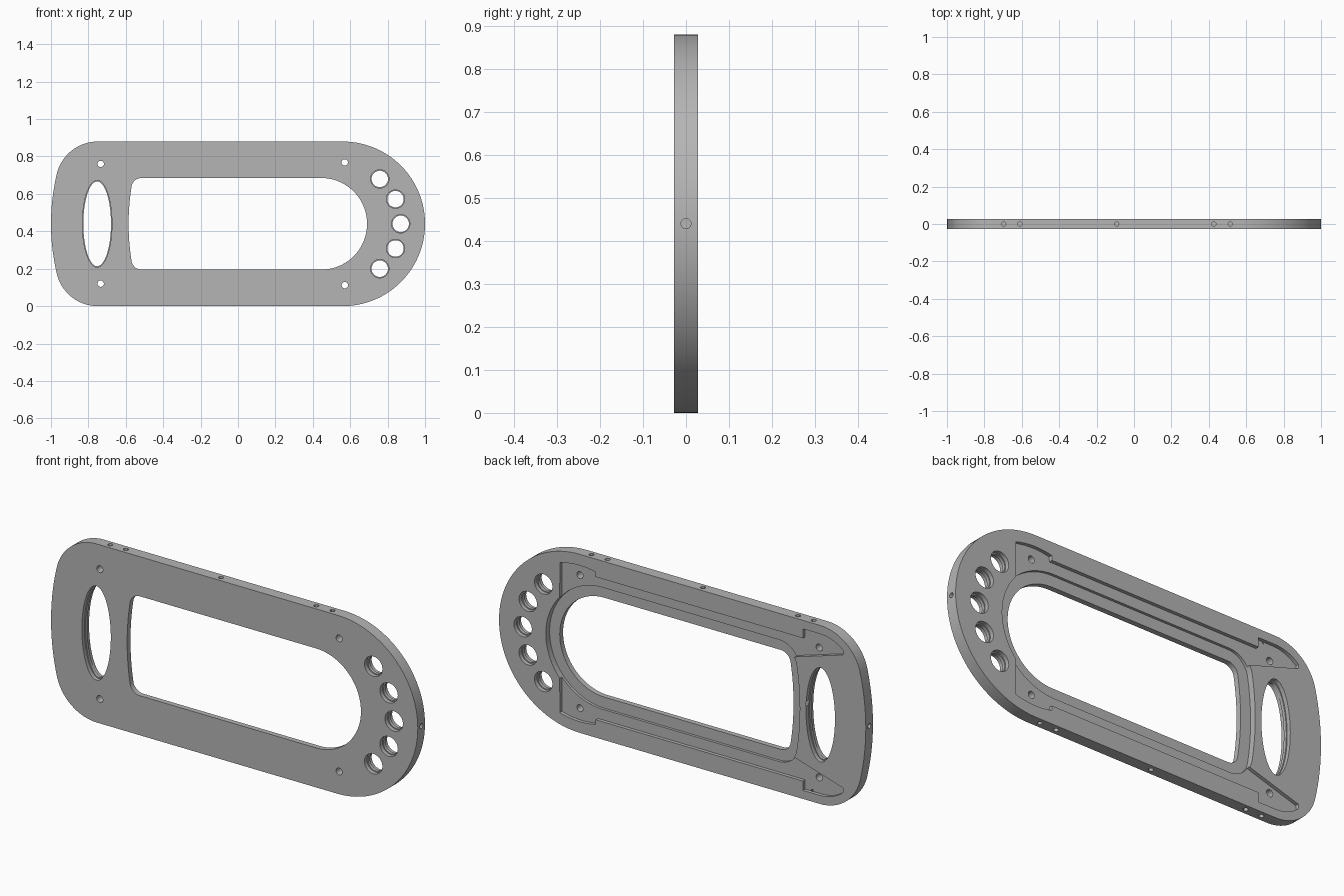
import bpy, bmesh
from math import sin, cos, pi, radians

cube = bpy.data.objects.get("Cube")
if cube:
    bpy.data.objects.remove(cube, do_unlink=True)

MID = 0.44      # height of the mirror line
HALF = 0.028    # half the plate thickness

grey = bpy.data.materials.new("plain grey")
grey.use_nodes = True
grey.diffuse_color = (0.46, 0.46, 0.46, 1)
grey.node_tree.nodes["Principled BSDF"].inputs["Base Color"].default_value = grey.diffuse_color


def arc(cx, cz, rx, rz, start, end, n):
    step = radians(end - start) / n
    return [(cx + rx * cos(radians(start) + i * step),
             cz + rz * sin(radians(start) + i * step)) for i in range(n + 1)]


def ellipse(cx, cz, rx, rz, n):
    return arc(cx, cz, rx, rz, 0, 360, n)[:-1]


def flip(points):
    return [(x, 2 * MID - z) for x, z in reversed(points)]


def rounded_frame(cx, r, corner_x, corner_r, bulge_x):
    """Round right end, soft left corners and a bowed left side."""
    upper = arc(cx, MID, r, r, 0, 90, 32)
    upper += arc(corner_x, MID + r - corner_r, corner_r, corner_r, 90, 168, 16)
    end_x, end_z = upper[-1]
    for i in range(1, 9):
        t = 1 - i / 8
        upper.append((bulge_x + (end_x - bulge_x) * t * t, MID + (end_z - MID) * t))
    return upper + flip(upper)[1:-1]


def prism(name, points, y0, y1):
    """Extrude an (x, z) outline between two depths."""
    bm = bmesh.new()
    face = bm.faces.new([bm.verts.new((x, y0, z)) for x, z in points])
    ext = bmesh.ops.extrude_face_region(bm, geom=[face])
    moved = [g for g in ext["geom"] if isinstance(g, bmesh.types.BMVert)]
    bmesh.ops.translate(bm, verts=moved, vec=(0, y1 - y0, 0))
    bmesh.ops.recalc_face_normals(bm, faces=bm.faces)
    mesh = bpy.data.meshes.new(name)
    bm.to_mesh(mesh)
    bm.free()
    obj = bpy.data.objects.new(name, mesh)
    bpy.context.collection.objects.link(obj)
    mesh.materials.append(grey)
    return obj


def cut(cutter):
    mod = plate.modifiers.new("cut", "BOOLEAN")
    mod.operation = "DIFFERENCE"
    mod.solver = "EXACT"
    mod.object = cutter
    bpy.context.view_layer.objects.active = plate
    bpy.ops.object.modifier_apply(modifier=mod.name)
    bpy.data.objects.remove(cutter, do_unlink=True)


def drill(x, z, axis, radius=0.012, depth=0.05):
    """Blind hole in the rim, centred on the surface."""
    tilt = (0, pi / 2, 0) if axis == "x" else (0, 0, 0)
    bpy.ops.mesh.primitive_cylinder_add(vertices=12, radius=radius, depth=2 * depth,
                                        location=(x, 0, z), rotation=tilt)
    cut(bpy.context.object)


def lipped_hole(x, z, rx, rz, n):
    """Through hole with a narrow lip half way through."""
    lip = 0.005
    cut(prism("hole", ellipse(x, z, rx - lip, rz - lip, n), -0.1, 0.1))
    for y0, y1 in ((-0.1, -0.008), (0.008, 0.1)):
        cut(prism("bore", ellipse(x, z, rx, rz, n), y0, y1))


# Plate body
plate = prism("frame_plate", rounded_frame(0.56, 0.44, -0.75, 0.225, -1), -HALF, HALF)

# Shallow pockets on the back, above and below the window
pocket = [(0.669, 0.625)]
pocket += arc(0.56, MID, 0.385, 0.385, 73.6, 103, 10)
pocket += [(0.473, 0.792), (-0.658, 0.792)]
pocket += [(-0.658, 0.838)] + arc(-0.75, 0.648, 0.19, 0.19, 90, 132, 8)
pocket += [(-0.876, 0.768), (-0.625, 0.692), (-0.55, 0.66)]
# trim the end of the arc to the step
pocket = [(max(x, 0.473) if 0 < x < 0.5 else x, z) for x, z in pocket]
unique = []
for p in pocket:
    if not (unique and p[0] == unique[-1][0] == 0.473 and p[1] > 0.8):
        unique.append(p)
for outline in (unique, flip(unique)):
    cut(prism("pocket", outline, HALF - 0.017, 0.1))

# Rebate around the window, then the window itself
lip = 0.055
cut(prism("rebate", rounded_frame(0.445, 0.245 + lip, -0.515, 0.055 + lip, -0.64),
          HALF - 0.03, 0.1))
cut(prism("window", rounded_frame(0.445, 0.245, -0.515, 0.055, -0.585), -0.1, 0.1))

# Oval grip slot and the fan of round holes
lipped_hole(-0.753, MID, 0.079, 0.232, 64)
for x, dz in ((0.758, 0.24), (0.842, 0.132), (0.87, 0), (0.842, -0.132), (0.758, -0.24)):
    lipped_hole(x, MID + dz, 0.049, 0.049, 32)

# Screw holes
for x, dz in ((-0.734, 0.32), (0.571, 0.328)):
    for side in (1, -1):
        cut(prism("screw", ellipse(x, MID + side * dz, 0.017, 0.017, 20), -0.1, 0.1))

# Small holes in the rim
for x in (-0.697, -0.611, -0.093, 0.427, 0.515):
    for z in (0, 2 * MID):
        drill(x, z, "z")
for x in (-1, 1):
    drill(x, MID, "x")

# Smooth curved walls, keep edges crisp
bpy.ops.object.select_all(action="DESELECT")
plate.select_set(True)
bpy.context.view_layer.objects.active = plate
bpy.ops.object.shade_smooth_by_angle(angle=radians(30))
